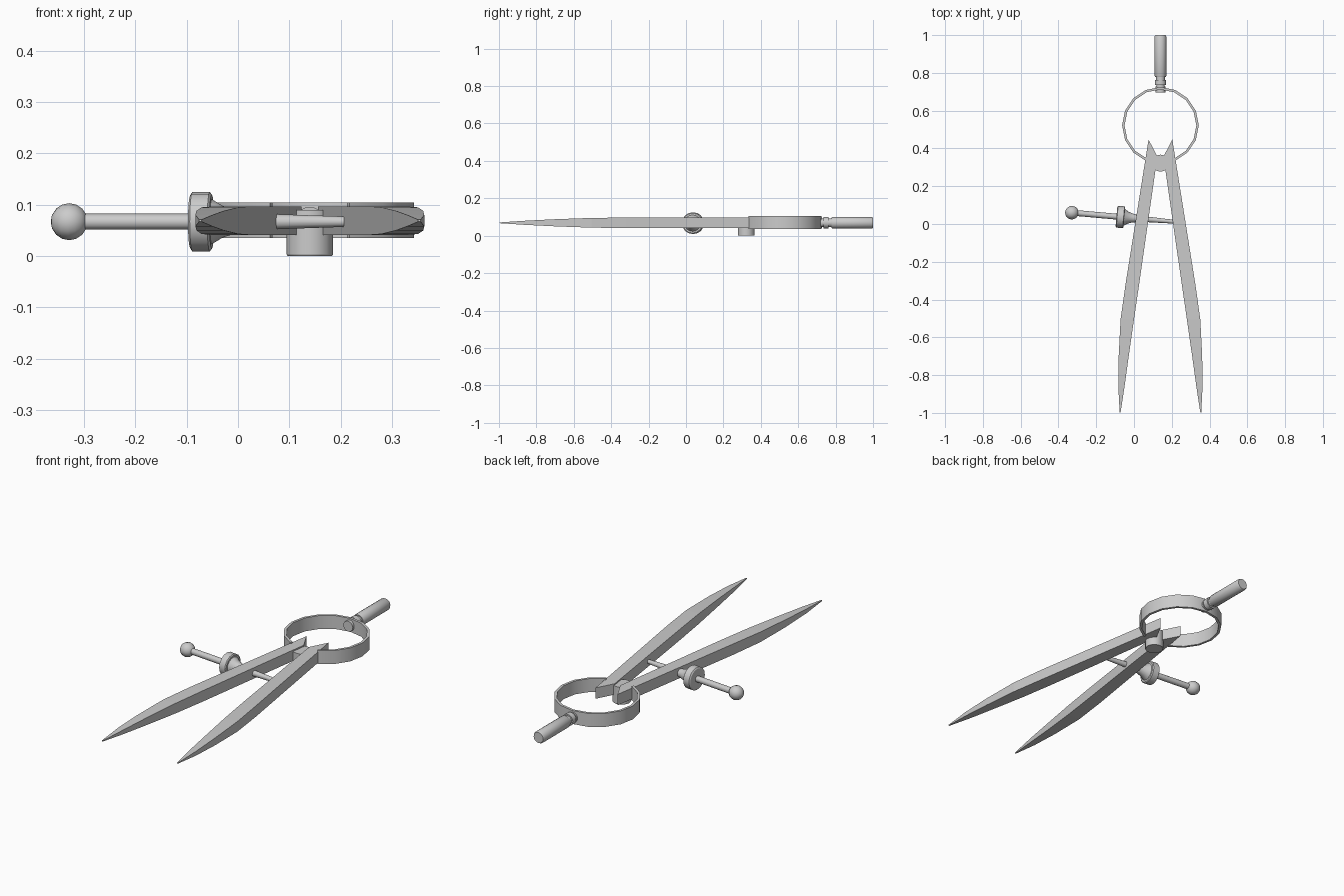
import bpy, bmesh, math
from mathutils import Vector

if "Cube" in bpy.data.objects:
    bpy.data.objects.remove(bpy.data.objects["Cube"])

CX, CZ = 0.14, 0.069   # symmetry line and mid height of the tool


def make(name, verts, faces, smooth=True):
    me = bpy.data.meshes.new(name)
    me.from_pydata(verts, [], faces)
    bm = bmesh.new()
    bm.from_mesh(me)
    bmesh.ops.recalc_face_normals(bm, faces=bm.faces)
    bm.to_mesh(me)
    bm.free()
    ob = bpy.data.objects.new(name, me)
    bpy.context.collection.objects.link(ob)
    if smooth:
        bpy.ops.object.select_all(action='DESELECT')
        ob.select_set(True)
        bpy.context.view_layer.objects.active = ob
        bpy.ops.object.shade_smooth_by_angle(angle=math.radians(32))
    return ob


def loft(name, rings, smooth=True):
    """Skin a list of equal-length vertex rings and cap both ends."""
    n = len(rings[0])
    verts = [v for r in rings for v in r]
    faces = [(k * n + i, k * n + (i + 1) % n, (k + 1) * n + (i + 1) % n, (k + 1) * n + i)
             for k in range(len(rings) - 1) for i in range(n)]
    faces += [tuple(range(n)), tuple(range(len(verts) - n, len(verts)))]
    return make(name, verts, faces, smooth)


def lathe(name, origin, axis, profile, n=16):
    """Turn (distance, radius) pairs around an axis."""
    o, a = Vector(origin), Vector(axis).normalized()
    u = a.cross(Vector((0, 0, 1)) if abs(a.z) < 0.9 else Vector((1, 0, 0))).normalized()
    w = a.cross(u)
    ang = [2 * math.pi * i / n for i in range(n)]
    return loft(name, [[o + a * d + (u * math.cos(t) + w * math.sin(t)) * r for t in ang]
                       for d, r in profile])


# Legs: (outer x, outer y, inner x, inner y, half thickness), left side
leg = [(0.077, 0.447, 0.124, 0.357, 0.028),
       (-0.045, -0.32, 0.027, -0.32, 0.028),
       (-0.071, -0.505, 0.0, -0.505, 0.026),
       (-0.081, -0.70, -0.028, -0.70, 0.019),
       (-0.083, -0.86, -0.050, -0.86, 0.011),
       (-0.076, -0.998, -0.071, -0.998, 0.002)]
for name, s in (("left_leg", 1), ("right_leg", -1)):
    loft(name, [[(CX + s * (xo - CX), yo, CZ - h), (CX + s * (xo - CX), yo, CZ + h),
                 (CX + s * (xi - CX), yi, CZ + h), (CX + s * (xi - CX), yi, CZ - h)]
                for xo, yo, xi, yi, h in leg], smooth=False)

# Spring ring, open between the legs
rings = []
for i in range(15):
    t = math.radians(-67.5 + 22.5 * i)
    rings.append([(CX + r * math.cos(t), 0.522 + r * math.sin(t), z)
                  for r, z in ((0.203, 0.035), (0.203, 0.104), (0.190, 0.104), (0.190, 0.035))])
loft("spring_ring", rings)

# Handle with turned neck
lathe("handle", (CX, 0, CZ), (0, 1, 0),
      [(0.695, 0.027), (0.728, 0.027), (0.728, 0.022), (0.735, 0.022), (0.735, 0.03),
       (0.763, 0.03), (0.763, 0.023), (0.778, 0.023), (0.778, 0.028), (0.784, 0.031),
       (0.993, 0.031), (1.0, 0.027)])

# Pivot under the legs
lathe("pivot", (CX, 0.322, 0), (0, 0, 1), [(0, 0.043), (0.003, 0.045), (0.09, 0.045)])

# Adjusting screw, ball end and thumb nut
ball_pos, axis = Vector((-0.329, 0.060, 0.067)), Vector((0.53, -0.047, 0))
lathe("screw", ball_pos, axis, [(0.0, 0.0155), (0.38, 0.0155), (0.542, 0.010)], 12)
lathe("screw_ball", ball_pos, axis,
      [(-0.036 * math.cos(math.pi * i / 8), max(0.0003, 0.036 * math.sin(math.pi * i / 8)))
       for i in range(9)], 12)
lathe("thumb_nut", ball_pos, axis,
      [(0.237, 0.052), (0.241, 0.058), (0.275, 0.058), (0.279, 0.053), (0.279, 0.044),
       (0.300, 0.031), (0.325, 0.023), (0.350, 0.020)])
